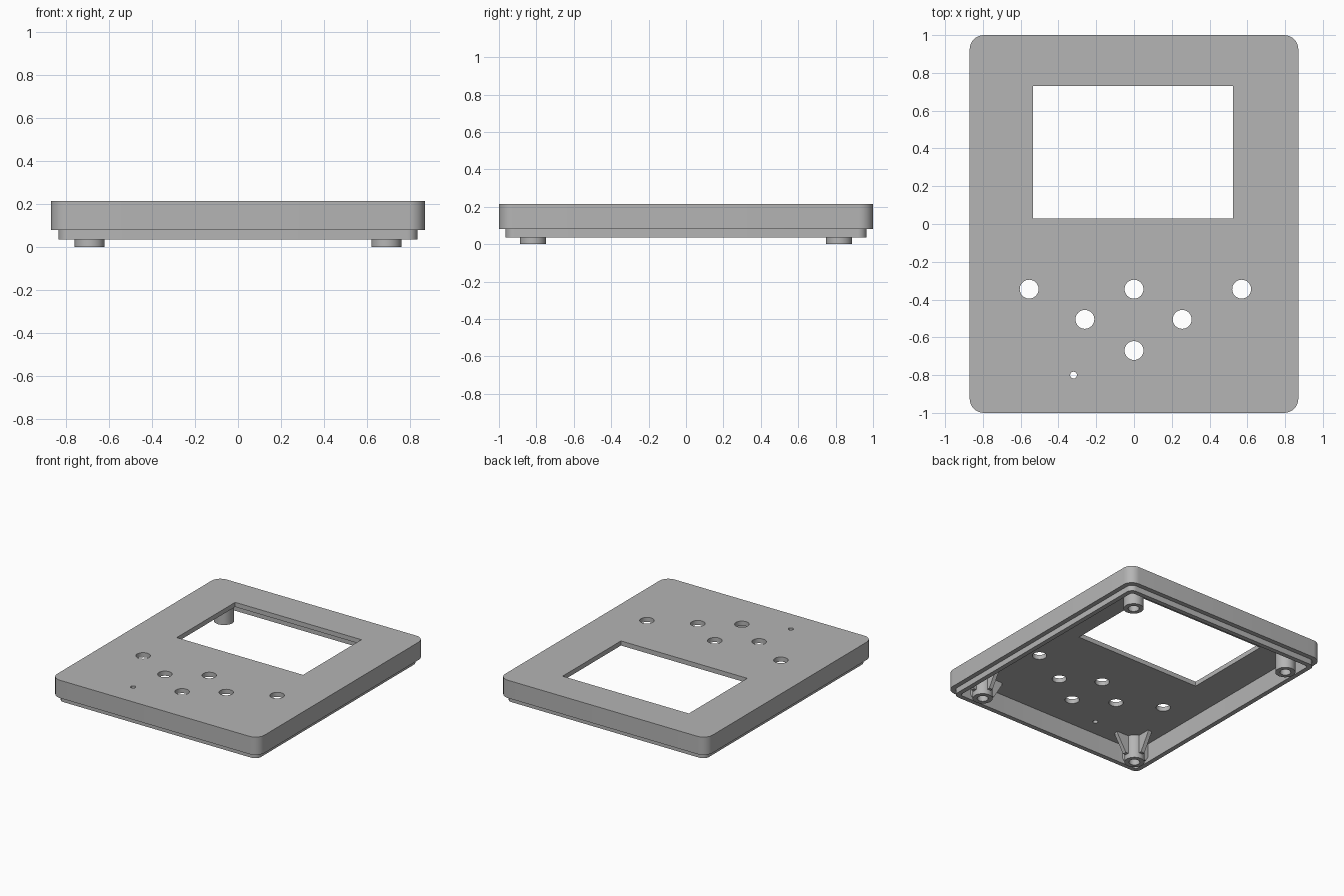
import bpy, bmesh, math
from mathutils import Matrix, Vector

if "Cube" in bpy.data.objects:
    bpy.data.objects.remove(bpy.data.objects["Cube"], do_unlink=True)

GREY = (0.46, 0.46, 0.46, 1)
plastic = bpy.data.materials.new("grey plastic")
plastic.use_nodes = True
plastic.diffuse_color = GREY
plastic.node_tree.nodes["Principled BSDF"].inputs["Base Color"].default_value = GREY

TOP, CEILING, STEP, RIM = 0.215, 0.18, 0.08, 0.037


def finish(bm, name):
    bmesh.ops.recalc_face_normals(bm, faces=bm.faces)
    mesh = bpy.data.meshes.new(name)
    bm.to_mesh(mesh)
    bm.free()
    mesh.materials.append(plastic)
    obj = bpy.data.objects.new(name, mesh)
    bpy.context.collection.objects.link(obj)
    return obj


def activate(obj):
    bpy.ops.object.select_all(action='DESELECT')
    obj.select_set(True)
    bpy.context.view_layer.objects.active = obj


def smooth(obj):
    activate(obj)
    bpy.ops.object.shade_smooth_by_angle(angle=math.radians(35))


def rounded_loop(bm, inset, z, steps=8):
    """Ring of vertices around a rounded rectangle."""
    hx, hy, r = 0.87 - inset, 1 - inset, 0.075 - inset * 0.8
    ring = []
    for k, (sx, sy) in enumerate([(1, 1), (-1, 1), (-1, -1), (1, -1)]):
        for i in range(steps + 1):
            a = (k + i / steps) * math.pi / 2
            ring.append(bm.verts.new((sx * (hx - r) + r * math.cos(a),
                                      sy * (hy - r) + r * math.sin(a), z)))
    return ring


# Hollow cover: top, side wall, stepped lip, inner wall and ceiling
bm = bmesh.new()
loops = [rounded_loop(bm, inset, z) for inset, z in
         [(0, TOP), (0, STEP), (0.035, STEP), (0.035, RIM), (0.07, RIM), (0.07, CEILING)]]
for a, b in zip(loops, loops[1:]):
    for i in range(len(a)):
        j = (i + 1) % len(a)
        bm.faces.new((a[i], a[j], b[j], b[i]))
bm.faces.new(loops[0])
bm.faces.new(loops[-1])
cover = finish(bm, "cover")

# Cutters: screen window, button holes, small pinhole
bm = bmesh.new()
bmesh.ops.create_cube(bm, size=1, matrix=Matrix.Translation((-0.005, 0.38, 0.2))
                      @ Matrix.Diagonal((1.06, 0.70, 0.2, 1)))
buttons = [(-0.555, -0.345), (0, -0.345), (0.57, -0.345),
           (-0.26, -0.505), (0.255, -0.505), (0, -0.67)]
for x, y, r in [(*b, 0.05) for b in buttons] + [(-0.32, -0.8, 0.018)]:
    bmesh.ops.create_cone(bm, cap_ends=True, segments=32, radius1=r, radius2=r,
                          depth=0.2, matrix=Matrix.Translation((x, y, 0.2)))
cutter = finish(bm, "opening_cutter")
cutter.hide_render = True
cut = cover.modifiers.new("openings", 'BOOLEAN')
cut.operation, cut.solver, cut.object = 'DIFFERENCE', 'EXACT', cutter
activate(cover)
bpy.ops.object.modifier_apply(modifier=cut.name)
bpy.data.objects.remove(cutter, do_unlink=True)
smooth(cover)


def screw_post(name, x, y):
    """Tube with a blind screw hole, spun from a profile."""
    bm = bmesh.new()
    profile = [(0.07, CEILING + 0.005), (0.07, 0), (0.038, 0), (0.038, 0.14), (0, 0.14)]
    verts = [bm.verts.new((r, 0, z)) for r, z in profile]
    edges = [bm.edges.new(pair) for pair in zip(verts, verts[1:])]
    bmesh.ops.spin(bm, geom=verts + edges, cent=(0, 0, 0), axis=(0, 0, 1),
                   angle=math.tau, steps=32)
    bmesh.ops.remove_doubles(bm, verts=bm.verts, dist=0.0001)
    bmesh.ops.translate(bm, verts=bm.verts, vec=(x, y, 0))
    smooth(finish(bm, name))


def gussets(name, x, y):
    """Four tapered ribs bracing a post."""
    bm = bmesh.new()
    profile = [(0.06, CEILING + 0.005), (0.165, CEILING + 0.005), (0.165, 0.165),
               (0.09, 0.04), (0.06, 0.04)]
    for k in range(4):
        turn = Matrix.Translation((x, y, 0)) @ Matrix.Rotation(k * math.pi / 2, 4, 'Z')
        face = bm.faces.new([bm.verts.new(turn @ Vector((r, -0.015, z))) for r, z in profile])
        side = bmesh.ops.extrude_face_region(bm, geom=[face])["geom"]
        shift = turn.to_3x3() @ Vector((0, 0.03, 0))
        bmesh.ops.translate(bm, vec=shift,
                            verts=[v for v in side if isinstance(v, bmesh.types.BMVert)])
    finish(bm, name)


# Corner posts; only the front pair is braced
for side, x in (("left", 0.69), ("right", -0.69)):
    screw_post("front_post_" + side, x, -0.818)
    screw_post("back_post_" + side, x, 0.818)
    gussets("front_post_ribs_" + side, x, -0.818)
